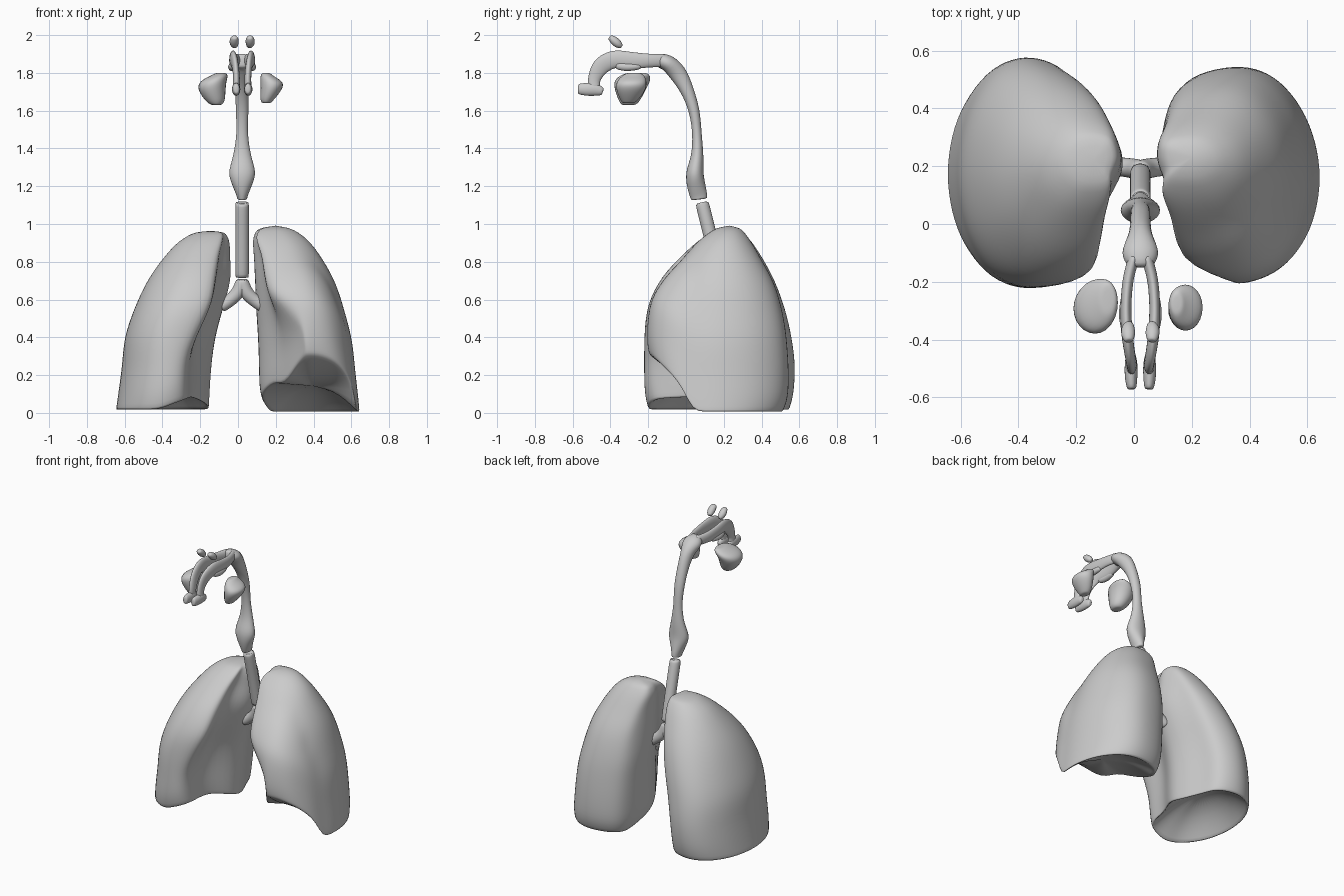
import bpy, bmesh, math
from mathutils import Vector

CX = 0.022  # midline of the airway


def clamp(v):
    return max(0.0, min(1.0, v))


def spline(pts, n, closed=False):
    """Catmull-Rom resampling of points of any dimension."""
    out, m = [], len(pts)
    get = (lambda i: pts[i % m]) if closed else (lambda i: pts[max(0, min(m - 1, i))])
    for i in range(m if closed else m - 1):
        quad = list(zip(get(i - 1), get(i), get(i + 1), get(i + 2)))
        for k in range(n):
            t = k / n
            out.append([0.5 * (2 * b + (c - a) * t + (2 * a - 5 * b + 4 * c - d) * t * t
                               + (3 * b - a - 3 * c + d) * t ** 3) for a, b, c, d in quad])
    if not closed:
        out.append(list(pts[-1]))
    return out


def loft(name, rings, start=None, end=None, levels=1):
    """Skin a stack of rings, closing each end with a fan."""
    bm = bmesh.new()
    rows = [[bm.verts.new(p) for p in r] for r in rings]
    n = len(rows[0])
    for a, b in zip(rows, rows[1:]):
        for i in range(n):
            bm.faces.new((a[i], a[(i + 1) % n], b[(i + 1) % n], b[i]))
    for row, tip in ((rows[0], start), (rows[-1], end)):
        if tip is None:
            tip = sum((v.co for v in row), Vector()) / n
        c = bm.verts.new(tip)
        for i in range(n):
            bm.faces.new((row[i], row[(i + 1) % n], c))
    bmesh.ops.recalc_face_normals(bm, faces=bm.faces)
    me = bpy.data.meshes.new(name)
    bm.to_mesh(me)
    bm.free()
    me.polygons.foreach_set("use_smooth", [True] * len(me.polygons))
    ob = bpy.data.objects.new(name, me)
    bpy.context.collection.objects.link(ob)
    ob.modifiers.new("smooth", 'SUBSURF').levels = levels
    ob.modifiers["smooth"].render_levels = levels
    return ob


def tube(name, path, ref=(1, 0, 0), sub=3, sides=12, level=False):
    """Sweep an ellipse: path points are x, y, z, half width along ref, half depth."""
    pts = spline(path, sub)
    ref, rings = Vector(ref), []
    for i, p in enumerate(pts):
        tan = (Vector(pts[min(i + 1, len(pts) - 1)][:3]) - Vector(pts[max(i - 1, 0)][:3])).normalized()
        if level:
            tan = Vector((0, 0, 1))
        side = (ref - tan * ref.dot(tan)).normalized()
        up = tan.cross(side)
        rings.append([Vector(p[:3]) + side * p[3] * 1.03 * math.cos(a) + up * p[4] * 1.03 * math.sin(a)
                      for a in (2 * math.pi * k / sides for k in range(sides))])
    return loft(name, rings)


def lung(name, s, table, rim, dome, apex):
    """Rows: z, lateral x, front / middle / back medial x, front y, back y, hollow."""
    rings = []
    for z, xl, xf, xm, xb, yf, yb, hollow in spline(table, 2):
        xc, yc, h = (xm + xl) / 2, (yf + yb) / 2, (yb - yf) / 2
        sec = [(xc + (xl - xc) * math.cos(a), yc + h * math.sin(a))
               for a in (math.radians(d) for d in range(-90, 91, 30))]
        sec += [(xb + 0.3 * (xc - xb), yc + 0.9 * h), (xb, yc + 0.6 * h), (xm, yc + 0.08 * h),
                ((xf + xm) / 2 + hollow, yc - 0.45 * h), (xf, yc - 0.9 * h)]
        rings.append([Vector((s * x, y, z + rim(x, y) * (1 - z))) for x, y in spline(sec, 3, True)])
    # hollow underside
    edge = rings[0]
    mid = sum(edge, Vector()) / len(edge) + Vector((0, 0, dome))
    for f in (0.95, 0.75, 0.45):
        ring = []
        for p in edge:
            q = mid.lerp(p, f)
            q.z = mid.z + (p.z - mid.z) * f * f
            ring.append(q)
        rings.insert(0, ring)
    return loft(name, rings, start=mid, end=apex)


# Lungs
lung("right_lung", -1, [
    (0.01, .648, .28, .15, .21, -.20, .545, .03),
    (0.10, .635, .28, .145, .21, -.22, .57, .03),
    (0.25, .615, .265, .135, .20, -.222, .578, .04),
    (0.40, .60, .20, .115, .17, -.22, .56, .06),
    (0.55, .55, .14, .075, .125, -.20, .525, .05),
    (0.70, .48, .125, .035, .09, -.125, .47, .03),
    (0.82, .395, .11, .04, .07, -.02, .405, .02),
    (0.91, .31, .09, .045, .06, .07, .345, .01),
    (0.955, .23, .09, .07, .075, .14, .30, .0)],
    lambda x, y: 0.08 * clamp((0.42 - x) / 0.2) * clamp((0.25 - y) / 0.25),
    0.17, (-.14, .22, .965))
lung("left_lung", 1, [
    (0.0, .645, .33, .125, .16, -.195, .51, .0),
    (0.08, .638, .33, .115, .14, -.205, .54, .0),
    (0.22, .622, .31, .115, .13, -.205, .545, .01),
    (0.38, .605, .24, .11, .12, -.19, .535, .03),
    (0.52, .57, .17, .10, .11, -.155, .515, .04),
    (0.68, .52, .145, .09, .11, -.085, .47, .03),
    (0.81, .45, .13, .085, .10, .0, .40, .02),
    (0.92, .365, .10, .08, .085, .09, .335, .01),
    (0.975, .28, .13, .11, .11, .16, .29, .0)],
    lambda x, y: max(0.31 * clamp((0.03 - y) / 0.22) ** 0.6,
                     0.17 * clamp((0.45 - x) / 0.25) * clamp((0.4 - y) / 0.35)),
    0.04, (.2, .23, .993))

# Windpipe
tube("trachea", [(CX, .085, 1.112, .03, .03), (CX, .088, 1.10, .036, .036), (CX, .13, .93, .036, .036),
                 (CX, .175, .735, .036, .036), (CX, .178, .722, .03, .03)])

# Bronchi
for side, s in (("right", -1), ("left", 1)):
    tube(side + "_bronchus", [(CX, .185, .705, .028, .028), (CX + s * .002, .187, .69, .034, .034),
                              (CX + s * .025, .192, .635, .035, .036), (CX + s * .07, .198, .592, .033, .034),
                              (CX + s * .115, .20, .565, .034, .036)], ref=(0, 1, 0))

# Voice box and throat in one sweep
tube("larynx_and_pharynx", [
    (CX, .07, 1.13, .026, .042), (CX, .067, 1.15, .03, .046), (CX, .055, 1.20, .05, .049),
    (CX, .046, 1.27, .072, .047), (CX, .06, 1.36, .048, .033), (CX, .058, 1.48, .03, .025),
    (CX, .043, 1.60, .034, .029), (CX, .005, 1.71, .036, .036), (CX, -.045, 1.80, .042, .048),
    (CX, -.10, 1.855, .066, .044), (CX, -.15, 1.865, .042, .037)], sub=2)

for side, s in (("right", -1), ("left", 1)):
    # Nasal passage arching forward and down
    tube(side + "_nasal_passage", [
        (CX + s * .02, -.11, 1.865, .02, .036), (CX + s * .042, -.19, 1.865, .019, .036),
        (CX + s * .05, -.29, 1.865, .019, .046), (CX + s * .046, -.38, 1.872, .02, .047),
        (CX + s * .036, -.45, 1.835, .018, .046), (CX + s * .03, -.485, 1.77, .018, .034),
        (CX + s * .032, -.487, 1.72, .019, .032)])
    # Nostril foot
    tube(side + "_nostril", [
        (CX + s * .034, -.44, 1.70, .014, .02), (CX + s * .032, -.48, 1.712, .022, .034),
        (CX + s * .032, -.53, 1.713, .022, .034), (CX + s * .03, -.572, 1.715, .016, .027)], sub=2)
    # Hanging turbinate fold
    tube(side + "_turbinate", [
        (CX + s * .05, -.24, 1.835, .014, .015), (CX + s * .056, -.31, 1.83, .02, .022),
        (CX + s * .05, -.37, 1.84, .015, .02)], sub=2)
    # Frontal sinus
    tube(side + "_frontal_sinus", [
        (CX + s * .04, -.405, 1.99, .014, .012), (CX + s * .042, -.385, 1.975, .024, .022),
        (CX + s * .042, -.36, 1.953, .023, .022), (CX + s * .036, -.342, 1.94, .013, .012)], sub=2)

# Cheek sinuses, stacked as level tapering sections
tube("right_maxillary_sinus", [
    (-.115, -.305, 1.63, .025, .035), (-.12, -.30, 1.65, .05, .055), (-.138, -.295, 1.71, .073, .082),
    (-.13, -.285, 1.755, .07, .095), (-.10, -.27, 1.785, .046, .08), (-.09, -.26, 1.80, .025, .05)],
    sub=2, level=True)
tube("left_maxillary_sinus", [
    (.15, -.305, 1.64, .022, .03), (.155, -.30, 1.66, .037, .05), (.175, -.292, 1.71, .056, .077),
    (.178, -.288, 1.75, .06, .08), (.155, -.28, 1.782, .036, .062), (.148, -.275, 1.80, .02, .035)],
    sub=2, level=True)
